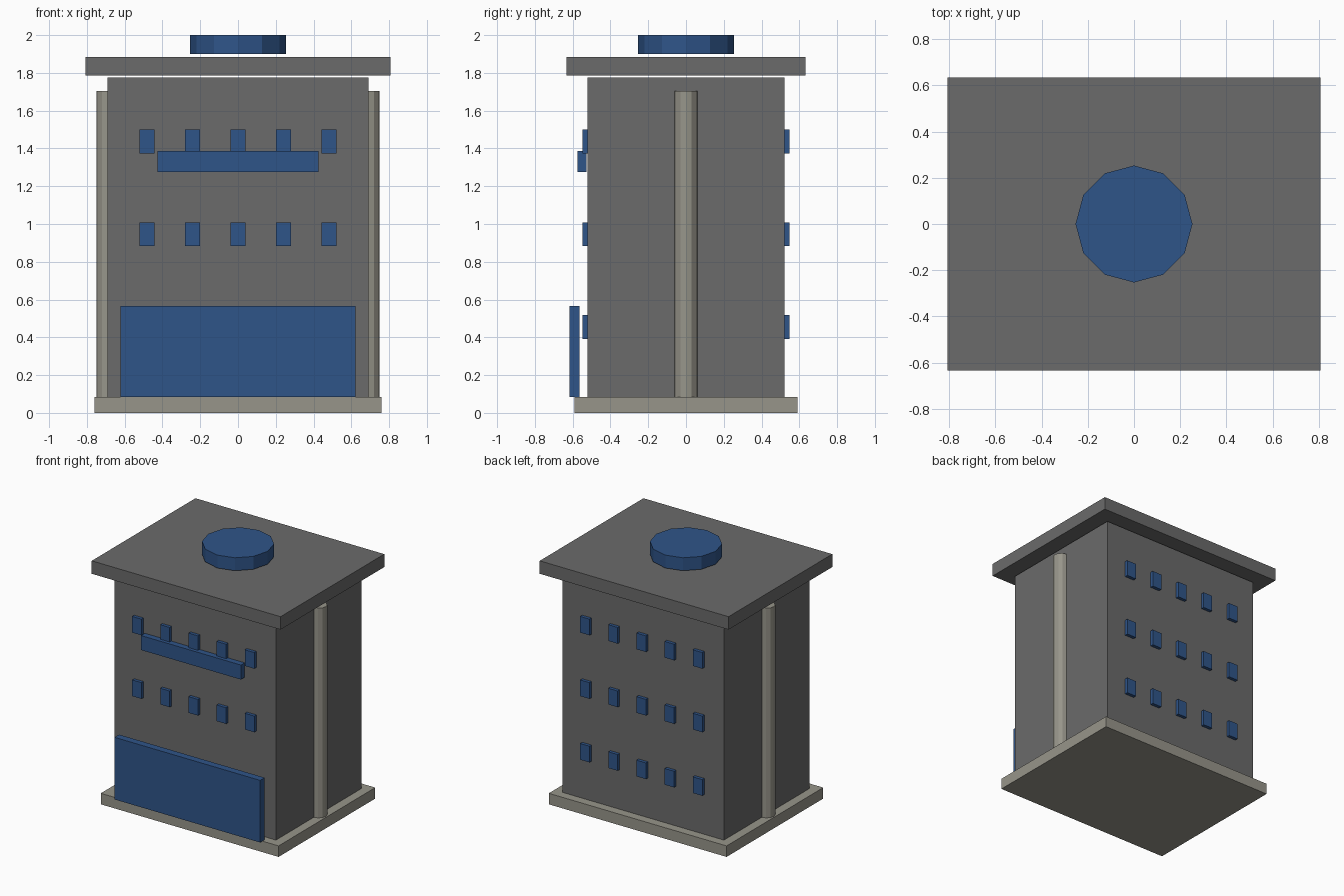
import bpy, bmesh
from mathutils import Matrix

old = bpy.data.objects.get("Cube")
if old:
    bpy.data.objects.remove(old, do_unlink=True)


def make_material(name, rgb):
    mat = bpy.data.materials.new(name)
    mat.use_nodes = True
    mat.diffuse_color = (*rgb, 1)
    mat.node_tree.nodes["Principled BSDF"].inputs["Base Color"].default_value = (*rgb, 1)
    return mat


GREY = make_material("dark grey wall", (0.145, 0.145, 0.145))
STONE = make_material("pale stone", (0.31, 0.30, 0.255))
BLUE = make_material("deep blue", (0.028, 0.09, 0.25))


def add_object(name, bm, mat):
    mesh = bpy.data.meshes.new(name)
    bm.to_mesh(mesh)
    bm.free()
    mesh.materials.append(mat)
    obj = bpy.data.objects.new(name, mesh)
    bpy.context.collection.objects.link(obj)
    return obj


def box(name, x, y, z, mat):
    """Box from (low, high) ranges on each axis."""
    bm = bmesh.new()
    size = [hi - lo for lo, hi in (x, y, z)]
    centre = [(hi + lo) / 2 for lo, hi in (x, y, z)]
    bmesh.ops.create_cube(bm, size=1, matrix=Matrix.Translation(centre) @ Matrix.Diagonal((*size, 1)))
    return add_object(name, bm, mat)


def cylinder(name, radius, x, z, mat):
    """Upright twelve-sided prism with corners on the axes."""
    bm = bmesh.new()
    bmesh.ops.create_circle(bm, cap_ends=True, segments=12, radius=radius)
    bottom = bm.faces[:]
    ring = bmesh.ops.extrude_face_region(bm, geom=bottom)["geom"]
    verts = [v for v in ring if isinstance(v, bmesh.types.BMVert)]
    bmesh.ops.translate(bm, verts=verts, vec=(0, 0, z[1] - z[0]))
    bmesh.ops.translate(bm, verts=bm.verts[:], vec=(x, 0, z[0]))
    bmesh.ops.recalc_face_normals(bm, faces=bm.faces[:])
    return add_object(name, bm, mat)


# Main masses
box("base_slab", (-0.76, 0.76), (-0.59, 0.59), (0, 0.085), STONE)
box("building_body", (-0.69, 0.69), (-0.522, 0.522), (0.085, 1.775), GREY)
box("roof_slab", (-0.807, 0.807), (-0.633, 0.633), (1.785, 1.885), GREY)
cylinder("roof_disc", 0.253, 0, (1.9, 2.0), BLUE)

# Half-embedded columns on both sides
for side, x in (("left", 0.69), ("right", -0.69)):
    cylinder(side + "_column", 0.06, x, (0.085, 1.705), STONE)

# Entrance panel and balcony
box("entrance_panel", (-0.622, 0.622), (-0.618, -0.563), (0.085, 0.565), BLUE)
box("balcony", (-0.427, 0.427), (-0.574, -0.528), (1.275, 1.387), BLUE)

# Three rows of five windows, front and back
for face, y in (("front", (-0.547, -0.515)), ("back", (0.515, 0.547))):
    for row in range(3):
        z = 0.392 + row * 0.491
        for col in range(5):
            x = (col - 2) * 0.241
            box(f"{face}_window_{row + 1}_{col + 1}", (x - 0.04, x + 0.04), y, (z, z + 0.125), BLUE)
